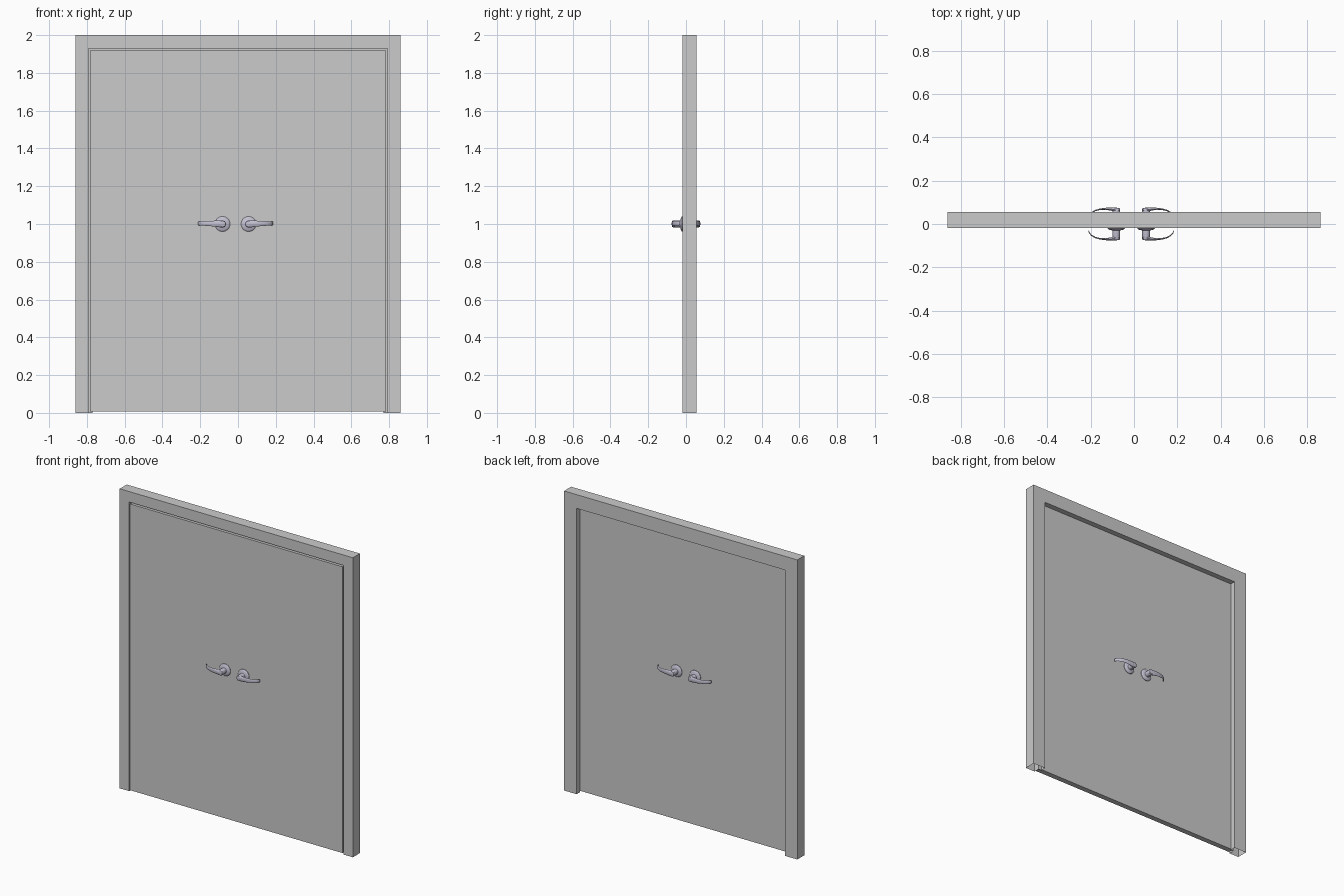
import bpy, bmesh, math
from mathutils import Vector

if "Cube" in bpy.data.objects:
    bpy.data.objects.remove(bpy.data.objects["Cube"])

W, H = 0.861, 2.0            # frame half width and height
FRONT, BACK = -0.018, 0.056  # frame depth range
DOOR_BACK = 0.018
HANDLE_MID = -0.013          # mirror line between the handles


def make_object(name, bm, smooth=False, mat=None):
    bmesh.ops.recalc_face_normals(bm, faces=bm.faces)
    me = bpy.data.meshes.new(name)
    bm.to_mesh(me)
    bm.free()
    ob = bpy.data.objects.new(name, me)
    bpy.context.collection.objects.link(ob)
    if mat:
        me.materials.append(mat)
    if smooth:
        bpy.ops.object.select_all(action='DESELECT')
        ob.select_set(True)
        bpy.context.view_layer.objects.active = ob
        bpy.ops.object.shade_smooth_by_angle(angle=math.radians(35))
    return ob


def loft(bm, rings, caps=True):
    vs = [[bm.verts.new(p) for p in r] for r in rings]
    n = len(vs[0])
    for a, b in zip(vs, vs[1:]):
        for i in range(n):
            j = (i + 1) % n
            bm.faces.new((a[i], a[j], b[j], b[i]))
    if caps:
        bm.faces.new(vs[0])
        bm.faces.new(vs[-1])


# Rebated door frame: mitred sweep, open at the floor
profile = [(0, FRONT), (0.070, FRONT), (0.070, 0.020),
           (0.092, 0.020), (0.092, BACK), (0, BACK)]
corners = [lambda o: (-W + o, 0), lambda o: (-W + o, H - o),
           lambda o: (W - o, H - o), lambda o: (W - o, 0)]
bm = bmesh.new()
loft(bm, [[(c(o)[0], y, c(o)[1]) for o, y in profile] for c in corners], caps=False)
make_object("door_frame", bm)

# Door slab
bm = bmesh.new()
slab = [(-0.784, 0.008), (0.784, 0.008), (0.784, 1.919), (-0.784, 1.919)]
loft(bm, [[(x, y, z) for x, z in slab] for y in (FRONT, DOOR_BACK)])
make_object("door_panel", bm)

metal = bpy.data.materials.new("handle_metal")
metal.diffuse_color = (0.55, 0.53, 0.64, 1)
metal.use_nodes = True
metal.node_tree.nodes["Principled BSDF"].inputs["Base Color"].default_value = metal.diffuse_color

# Turned rose and neck: (distance from door, radius)
TURNED = [(0, 0.040), (0.003, 0.040), (0.007, 0.036), (0.010, 0.028), (0.011, 0.021),
          (0.013, 0.018), (0.050, 0.018), (0.055, 0.016), (0.057, 0.011)]
# Curved lever: (outward, distance from door, half thickness, half height, height shift)
LEVER = [(-0.014, 0.047, 0.009, 0.014, 0), (0.005, 0.048, 0.010, 0.019, 0),
         (0.025, 0.051, 0.007, 0.017, 0.001), (0.050, 0.0525, 0.0045, 0.015, 0.002),
         (0.075, 0.050, 0.0035, 0.013, 0.003), (0.098, 0.044, 0.003, 0.012, 0.003),
         (0.116, 0.033, 0.0025, 0.011, 0.003), (0.125, 0.022, 0.002, 0.010, 0.003),
         (0.128, 0.013, 0.0015, 0.009, 0.003)]


def handle(name, sx, sy, y0):
    def place(u, d, z):
        return (HANDLE_MID + sx * (0.069 + u), y0 + sy * d, 1.0 + z)

    def angles(n):
        return [2 * math.pi * i / n for i in range(n)]

    bm = bmesh.new()
    loft(bm, [[place(r * math.cos(a), d, r * math.sin(a)) for a in angles(32)]
              for d, r in TURNED])
    make_object(name + "_rose", bm, True, metal)

    bm = bmesh.new()
    rings = []
    for i, (u, d, t, h, dz) in enumerate(LEVER):
        p, q = LEVER[max(i - 1, 0)], LEVER[min(i + 1, len(LEVER) - 1)]
        tan = Vector((q[0] - p[0], q[1] - p[1])).normalized()
        nu, nd = -tan.y, tan.x
        rings.append([place(u + nu * t * math.cos(a), d + nd * t * math.cos(a),
                            dz + h * math.sin(a)) for a in angles(16)])
    loft(bm, rings)
    make_object(name + "_lever", bm, True, metal)


# Two handles on each face
for side, sx in (("left", -1), ("right", 1)):
    handle("front_" + side, sx, -1, FRONT)
    handle("back_" + side, sx, 1, DOOR_BACK)
